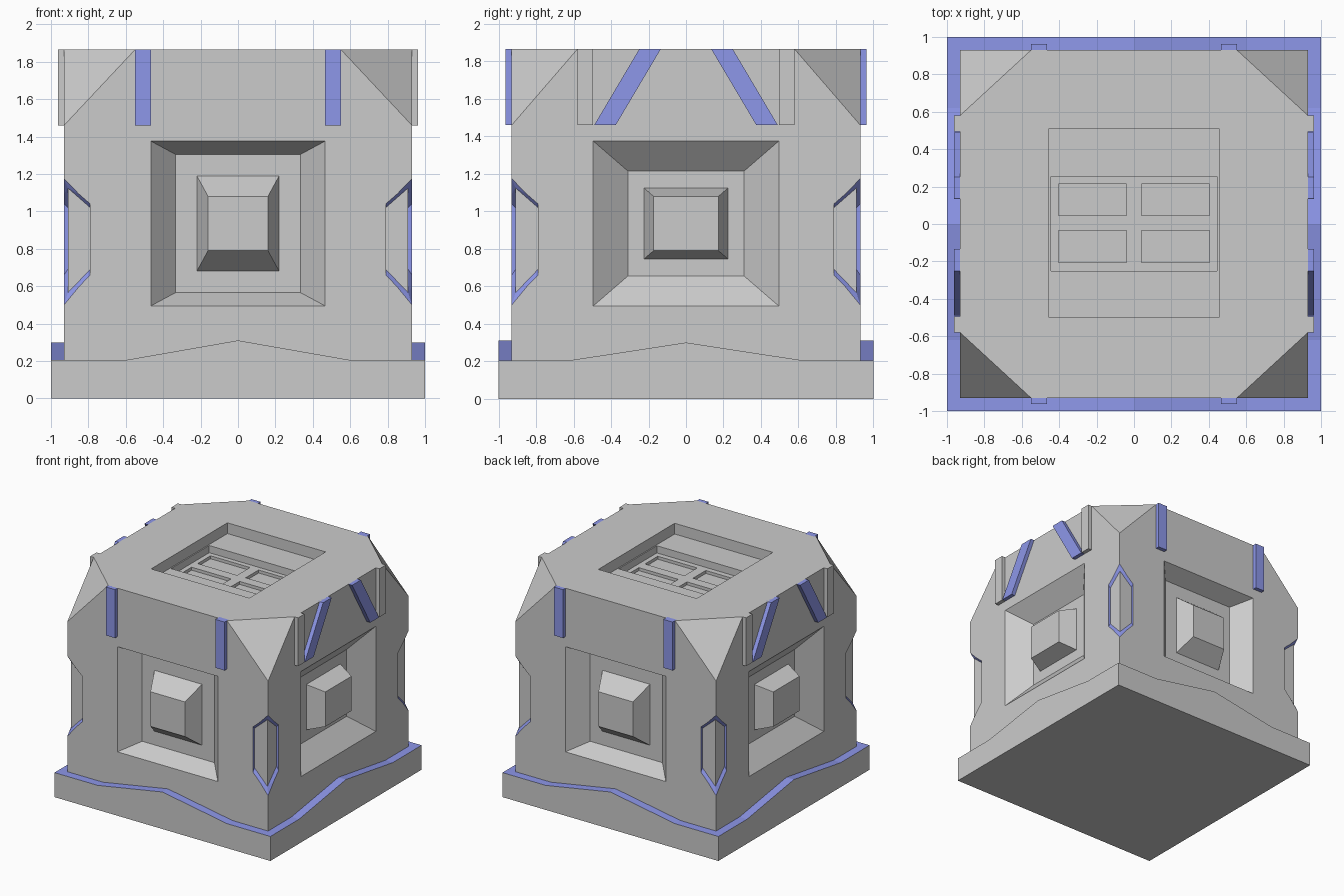
import bpy, bmesh

if "Cube" in bpy.data.objects:
    bpy.data.objects.remove(bpy.data.objects["Cube"])

H = 1.865      # overall height
S = 0.93       # half width of the body
FLOOR = 0.79   # side recess floor

blue = bpy.data.materials.new("blue_trim")
blue.diffuse_color = (0.27, 0.31, 0.82, 1)
blue.use_nodes = True
blue.node_tree.nodes["Principled BSDF"].inputs["Base Color"].default_value = blue.diffuse_color


def finish(name, bm, mats=()):
    bmesh.ops.recalc_face_normals(bm, faces=bm.faces[:])
    me = bpy.data.meshes.new(name)
    bm.to_mesh(me)
    bm.free()
    for m in mats:
        me.materials.append(m)
    ob = bpy.data.objects.new(name, me)
    bpy.context.collection.objects.link(ob)
    return ob


def hull(name, pts, mats=()):
    bm = bmesh.new()
    for p in pts:
        bm.verts.new(p)
    bmesh.ops.convex_hull(bm, input=bm.verts[:])
    bmesh.ops.dissolve_limit(bm, angle_limit=0.01, verts=bm.verts[:], edges=bm.edges[:])
    return finish(name, bm, mats)


def box(name, x0, x1, y0, y1, z0, z1, mats=()):
    return hull(name, [(x, y, z) for x in (x0, x1) for y in (y0, y1) for z in (z0, z1)], mats)


def on_side(side, u, d, z):
    """Point at distance d out from the centre on one of the four sides."""
    return {"front": (u, -d, z), "back": (-u, d, z),
            "right": (d, u, z), "left": (-d, -u, z)}[side]


def frustum(name, side, d0, r0, d1, r1):
    """Tapered block; r = (half width, z low, z high) at depths d0 and d1."""
    pts = [on_side(side, u, d, z) for d, (w, a, b) in ((d0, r0), (d1, r1))
           for u in (-w, w) for z in (a, b)]
    return hull(name, pts)


def carve(cutter):
    cutter.hide_render = True
    mod = body.modifiers.new(cutter.name, "BOOLEAN")
    mod.operation = "DIFFERENCE"
    mod.solver = "EXACT"
    mod.material_mode = "INDEX"
    mod.object = cutter
    bpy.context.view_layer.objects.active = body
    bpy.ops.object.modifier_apply(modifier=mod.name)
    bpy.data.objects.remove(cutter)


# Body: block with its four top corners sliced off
pts = []
for sx in (-1, 1):
    for sy in (-1, 1):
        pts += [(sx * S, sy * S, 0.1), (sx * S, sy * S, 1.46),
                (sx * 0.55, sy * S, H), (sx * S, sy * 0.58, H)]
body = hull("body", pts, (None, blue))

# Side recesses with a raised boss in each
FRONT = ((0.335, 0.565, 1.305), (0.465, 0.495, 1.375), (0.22, 0.68, 1.19), (0.16, 0.79, 1.08))
RIGHT = ((0.31, 0.655, 1.215), (0.495, 0.495, 1.375), (0.225, 0.745, 1.125), (0.173, 0.79, 1.08))
for side in ("front", "right", "back", "left"):
    inner, outer, boss0, boss1 = FRONT if side in ("front", "back") else RIGHT
    beyond = [2 * o - i for o, i in zip(outer, inner)]
    carve(frustum("recess_cutter", side, FLOOR, inner, 2 * S - FLOOR, beyond))
    frustum(side + "_boss", side, FLOOR, boss0, S, boss1)

# Blue-walled hexagonal insets wrapped round the vertical edges
IN = [(.91, .91, 1.125), (.79, .91, 1.02), (.79, .91, .69),
      (.91, .91, .565), (.91, .79, .69), (.91, .79, 1.02)]
OUT = [(.93, .93, 1.175), (.79, .93, 1.04), (.79, .93, .66),
       (.93, .93, .50), (.93, .79, .66), (.93, .79, 1.04)]
for sx in (-1, 1):
    for sy in (-1, 1):
        bm = bmesh.new()
        a = [bm.verts.new((sx * x, sy * y, z)) for x, y, z in IN]
        b = [bm.verts.new([s * (2 * o - i) for s, o, i in zip((sx, sy, 1), po, pi)])
             for po, pi in zip(OUT, IN)]
        for v in (a, b):
            bm.faces.new(v[:4])
            bm.faces.new((v[3], v[4], v[5], v[0]))
        walls = [bm.faces.new((a[i], a[(i + 1) % 6], b[(i + 1) % 6], b[i])) for i in range(6)]
        for f in walls:
            f.material_index = 1
        bmesh.ops.triangulate(bm, faces=walls)
        carve(finish("corner_cutter", bm, (None, blue)))

# Stepped hatch in the top with four sunken panels
carve(box("hatch_cutter", -0.455, 0.455, -0.50, 0.51, 1.775, 2.1))
carve(box("hatch_middle_cutter", -0.445, 0.445, -0.25, 0.255, 1.715, 2.1))
for x0, x1 in ((-0.405, -0.04), (0.04, 0.405)):
    for y0, y1 in ((-0.205, -0.035), (0.045, 0.215)):
        carve(box("panel_cutter", x0, x1, y0, y1, 1.69, 2.1))

# Plinth: skirt with a shallow peak on each side and a blue top rim
bm = bmesh.new()
low, rim, top = [], [], []
for side in ("front", "right", "back", "left"):
    w, peak = (0.60, 0.31) if side in ("front", "back") else (0.62, 0.30)
    for u, z in ((-1, 0.205), (-w, 0.205), (0, peak), (w, 0.205)):
        low.append(bm.verts.new(on_side(side, u, 1, 0)))
        rim.append(bm.verts.new(on_side(side, u, 1, z)))
        top.append(bm.verts.new(on_side(side, max(u, -S), S, z)))
n = len(low)
for i in range(n):
    j = (i + 1) % n
    bm.faces.new((low[i], low[j], rim[j], rim[i]))
    bm.faces.new((rim[i], rim[j], top[j], top[i])).material_index = 1
bm.faces.new(low[::-1])
finish("plinth", bm, (None, blue))


def strip(name, side, u0, u1, v0, v1, mats=()):
    """Raised strip from u0..u1 at its foot to v0..v1 at the top edge."""
    hull(name, [on_side(side, u, d, z) for d in (S - 0.02, 0.963)
                for u, z in ((u0, 1.46), (u1, 1.46), (v1, H), (v0, H))], mats)


# Raised strips below the top edge
for m in (-1, 1):
    for side in ("front", "back"):
        strip(side + "_blue_strip", side, m * 0.465, m * 0.55, m * 0.465, m * 0.55, (blue,))
    for side in ("right", "left"):
        strip(side + "_grey_strip", side, m * 0.495, m * 0.58, m * 0.495, m * 0.58)
        strip(side + "_slanted_strip", side, m * 0.375, m * 0.49, m * 0.135, m * 0.25, (blue,))
